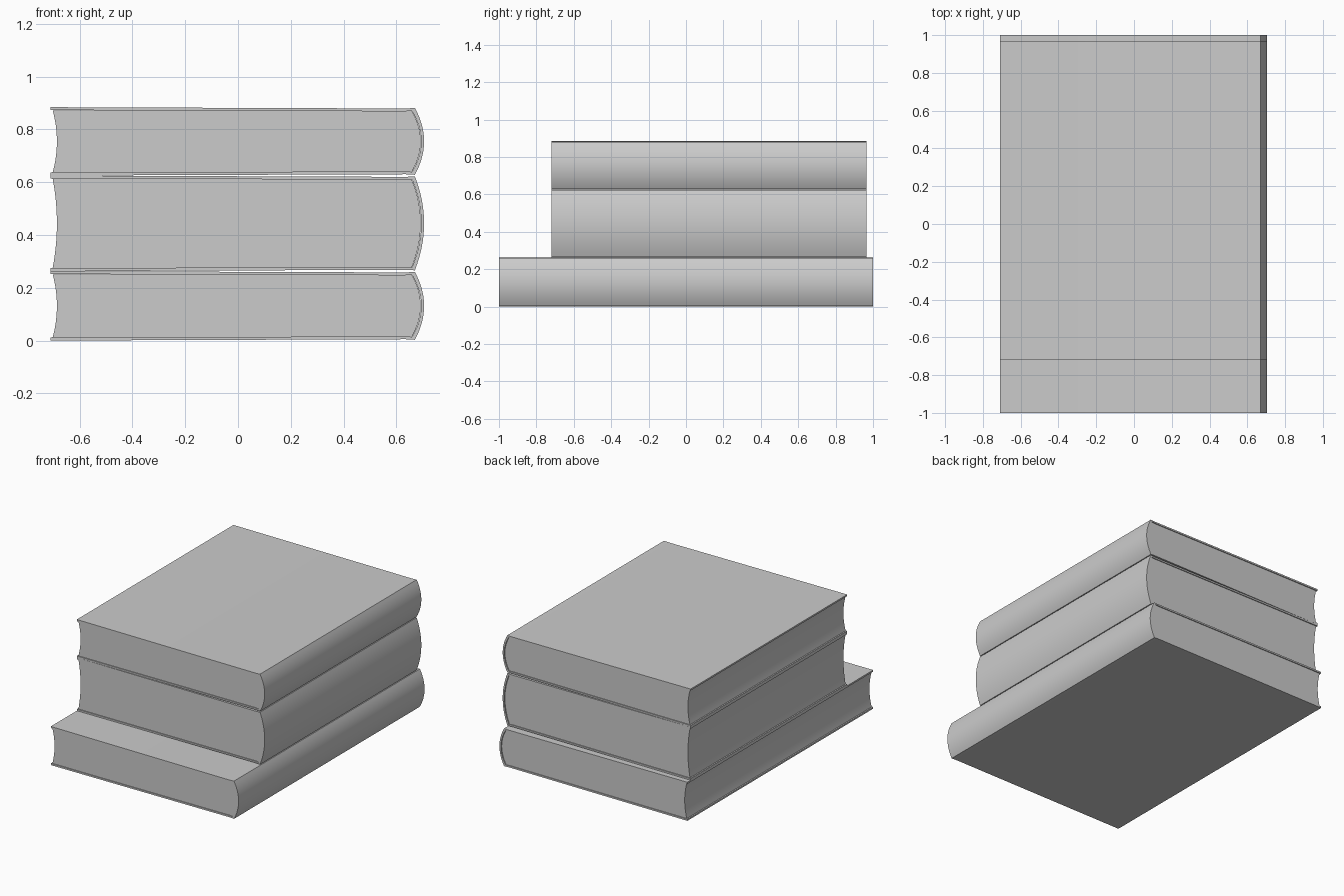
import bpy, bmesh

if "Cube" in bpy.data.objects:
    bpy.data.objects.remove(bpy.data.objects["Cube"])

ARC = 16      # segments along each curved edge
T = 0.011     # cover thickness


def finish(name, bm):
    bmesh.ops.recalc_face_normals(bm, faces=bm.faces)
    mesh = bpy.data.meshes.new(name)
    bm.to_mesh(mesh)
    bm.free()
    obj = bpy.data.objects.new(name, mesh)
    bpy.context.collection.objects.link(obj)
    bpy.ops.object.select_all(action='DESELECT')
    obj.select_set(True)
    bpy.context.view_layer.objects.active = obj
    bpy.ops.object.shade_smooth_by_angle(angle=0.5)


def ribbon(name, side_a, side_b, y0, y1):
    """Solid between two matching (x, z) paths, extruded from y0 to y1."""
    bm = bmesh.new()
    rows = [[bm.verts.new((p[0], y, p[1])) for p in (a, b) for y in (y0, y1)]
            for a, b in zip(side_a, side_b)]
    for r, s in zip(rows, rows[1:]):
        for i, j in ((0, 1), (1, 3), (3, 2), (2, 0)):
            bm.faces.new((r[i], r[j], s[j], s[i]))
    for r in (rows[0], rows[-1]):
        bm.faces.new((r[0], r[1], r[3], r[2]))
    finish(name, bm)


def arc(x, bulge, mid, half):
    """Shallow vertical arc from bottom to top, bulging along x."""
    ts = [2 * i / ARC - 1 for i in range(ARC + 1)]
    return [(x + bulge * (1 - t * t), mid + half * t) for t in ts]


def cover_path(mid, half, inset):
    """C-shaped path: bottom board, hinge, round spine, hinge, top board."""
    h = half - inset
    board = [(-0.71, h), (0.635 - inset / 2, h - 0.005)]
    bottom = [(x, mid - z) for x, z in board]
    top = [(x, mid + z) for x, z in reversed(board)]
    return bottom + arc(0.67 - inset, 0.035, mid, h - 0.003) + top


def book(label, z0, z1, y0, y1):
    mid, half = (z0 + z1) / 2, (z1 - z0) / 2
    # Hard cover with rounded spine
    ribbon(label + "_book_cover", cover_path(mid, half, 0),
           cover_path(mid, half, T), y0, y1)
    # Page block: hollow fore-edge on the left, rounded on the spine side
    ph = half - T - 0.001
    ribbon(label + "_book_pages", arc(-0.702, 0.016, mid, ph),
           arc(0.657, 0.035, mid, ph), y0 + 0.006, y1 - 0.006)


# Stack of three books
book("bottom", 0.0, 0.263, -1.0, 1.0)
book("middle", 0.263, 0.625, -0.72, 0.965)
book("top", 0.625, 0.884, -0.72, 0.965)
